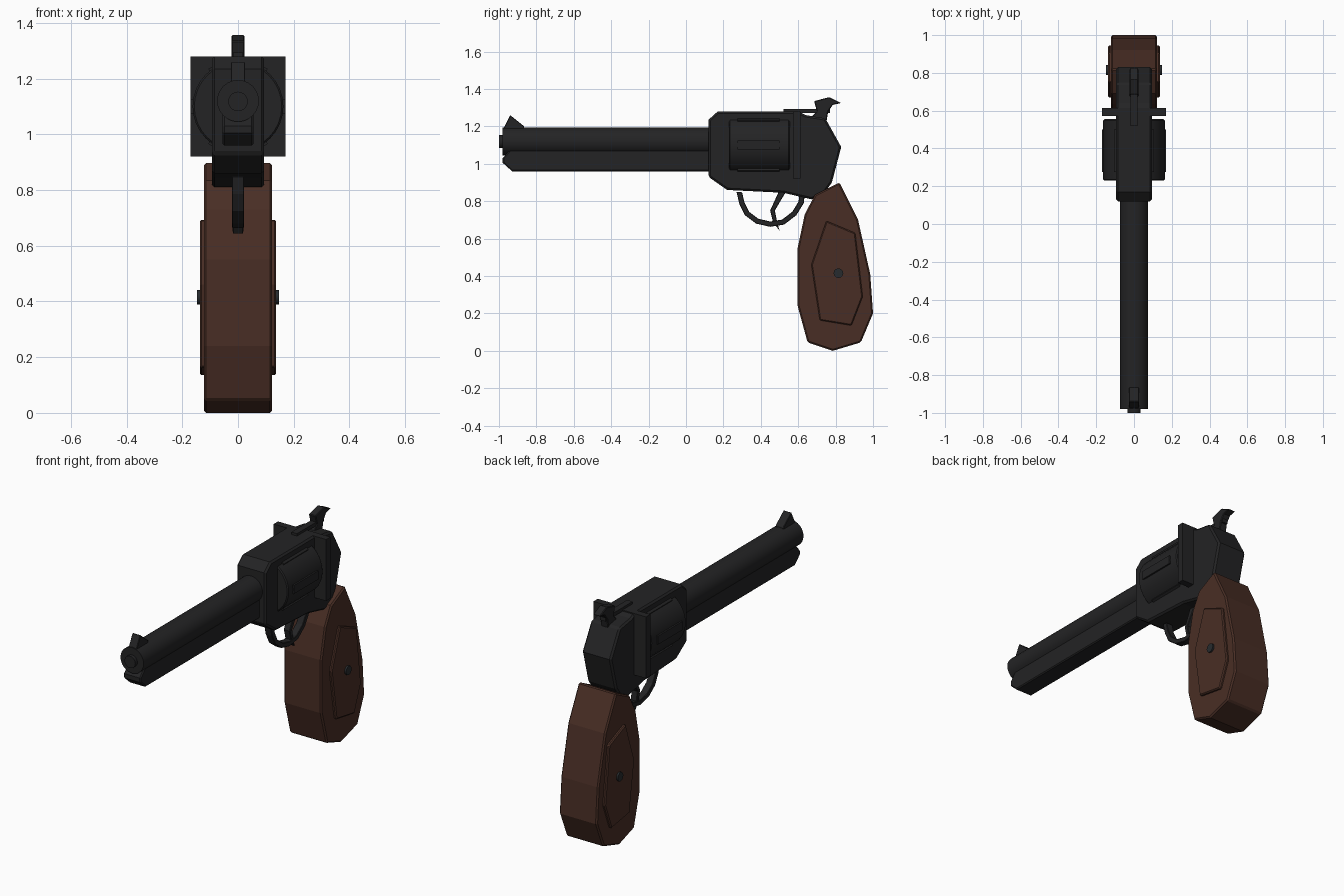
import bpy, bmesh, math
from mathutils import Matrix, Vector

if "Cube" in bpy.data.objects:
    bpy.data.objects.remove(bpy.data.objects["Cube"])


def material(name, rgb):
    m = bpy.data.materials.new(name)
    m.diffuse_color = (*rgb, 1)
    m.use_nodes = True
    m.node_tree.nodes["Principled BSDF"].inputs["Base Color"].default_value = m.diffuse_color
    return m


STEEL = material("black_steel", (0.017, 0.017, 0.018))
WOOD = material("brown_wood", (0.066, 0.027, 0.018))
SCREW = material("blue_grey_steel", (0.02, 0.024, 0.027))


def finish(bm, name, mat, bevel=0.0):
    bmesh.ops.recalc_face_normals(bm, faces=bm.faces)
    mesh = bpy.data.meshes.new(name)
    bm.to_mesh(mesh)
    bm.free()
    mesh.materials.append(mat)
    ob = bpy.data.objects.new(name, mesh)
    bpy.context.collection.objects.link(ob)
    if bevel:
        mod = ob.modifiers.new("edge", "BEVEL")
        mod.width = bevel
        mod.segments = 1
        mod.limit_method = "ANGLE"
        mod.angle_limit = math.radians(50)
    return ob


def slab(name, profile, x0, x1, mat, bevel=0.0):
    """Side profile of (y, z) points extruded from x0 to x1."""
    bm = bmesh.new()
    face = bm.faces.new([bm.verts.new((x0, y, z)) for y, z in profile])
    ext = bmesh.ops.extrude_face_region(bm, geom=[face])["geom"]
    bmesh.ops.translate(bm, vec=(x1 - x0, 0, 0),
                        verts=[v for v in ext if isinstance(v, bmesh.types.BMVert)])
    return finish(bm, name, mat, bevel)


def box(name, x, y, z, mat, bevel=0.0):
    return slab(name, [(y[0], z[0]), (y[1], z[0]), (y[1], z[1]), (y[0], z[1])],
                x[0], x[1], mat, bevel)


def rod(name, start, end, radius, sides, mat, bevel=0.0):
    a, b = Vector(start), Vector(end)
    bm = bmesh.new()
    rot = Vector((0, 0, 1)).rotation_difference(b - a).to_matrix().to_4x4()
    bmesh.ops.create_cone(bm, cap_ends=True, segments=sides, radius1=radius,
                          radius2=radius, depth=(b - a).length,
                          matrix=Matrix.Translation((a + b) / 2) @ rot)
    ob = finish(bm, name, mat, bevel)
    bpy.context.view_layer.objects.active = ob
    ob.select_set(True)
    bpy.ops.object.shade_smooth_by_angle(angle=math.radians(35))
    ob.select_set(False)
    return ob


# Barrel, muzzle, underlug and front sight
rod("barrel", (0, -0.98, 1.12), (0, 0.14, 1.12), 0.075, 24, STEEL)
rod("muzzle", (0, -1.0, 1.118), (0, -0.96, 1.118), 0.035, 20, STEEL)
slab("underlug", [(-0.94, 1.075), (-0.98, 1.03), (-0.98, 1.005), (-0.93, 0.96),
                  (0.14, 0.96), (0.14, 1.075)], -0.055, 0.055, STEEL, 0.006)
slab("front_sight", [(-0.98, 1.18), (-0.94, 1.26), (-0.865, 1.2), (-0.865, 1.18)],
     -0.026, 0.026, STEEL, 0.003)

# Frame
slab("frame", [(0.12, 1.235), (0.17, 1.28), (0.6, 1.28), (0.64, 1.26), (0.745, 1.243),
               (0.83, 1.09), (0.78, 0.9), (0.73, 0.83), (0.67, 0.81), (0.52, 0.845),
               (0.22, 0.86), (0.12, 0.93)], -0.094, 0.094, STEEL, 0.01)
box("recoil_shield", (-0.17, 0.17), (0.573, 0.613), (0.92, 1.28), STEEL)

# Drum with raised bars spaced around it
rod("drum", (0, 0.23, 1.1), (0, 0.555, 1.1), 0.163, 32, STEEL, 0.006)
for i in range(6):
    bar = box(f"drum_bar_{i + 1}", (0.15, 0.17), (0.275, 0.5), (-0.025, 0.025), STEEL)
    bar.data.transform(Matrix.Translation((0, 0, 1.1))
                       @ Matrix.Rotation(i * math.pi / 3, 4, "Y"))

# Rear sight and hammer
box("rear_sight", (-0.018, 0.018), (0.52, 0.77), (1.272, 1.294), STEEL)
slab("hammer", [(0.66, 1.24), (0.7, 1.28), (0.685, 1.335), (0.765, 1.356),
                (0.83, 1.325), (0.785, 1.315), (0.76, 1.28), (0.75, 1.22)],
     -0.023, 0.023, STEEL, 0.004)

# Trigger guard: an open band following an arc
outer = [(0.27, 0.85), (0.285, 0.785), (0.315, 0.725), (0.375, 0.68), (0.45, 0.663),
         (0.525, 0.675), (0.59, 0.725), (0.63, 0.79), (0.635, 0.84)]
inner = [(0.455 + (y - 0.455) * 0.84, 0.84 + (z - 0.84) * 0.84) for y, z in outer]
slab("trigger_guard", outer + inner[::-1], -0.022, 0.022, STEEL, 0.003)
slab("trigger", [(0.5, 0.86), (0.45, 0.75), (0.465, 0.69), (0.5, 0.642),
                 (0.485, 0.7), (0.475, 0.75), (0.54, 0.86)], -0.02, 0.02, STEEL, 0.003)

# Grip with raised side panels and screws
slab("grip", [(0.69, 0.835), (0.82, 0.9), (0.92, 0.7), (0.985, 0.41), (1.0, 0.2),
              (0.935, 0.045), (0.785, 0.0), (0.65, 0.045), (0.597, 0.24),
              (0.597, 0.55), (0.635, 0.73)], -0.122, 0.122, WOOD, 0.008)
panel = [(0.75, 0.695), (0.905, 0.63), (0.945, 0.29), (0.885, 0.135),
         (0.715, 0.163), (0.67, 0.46)]
for side, s in (("left", -1), ("right", 1)):
    slab(f"grip_panel_{side}", panel, s * 0.115, s * 0.137, WOOD, 0.006)
    rod(f"grip_screw_{side}", (s * 0.13, 0.815, 0.415), (s * 0.147, 0.815, 0.415),
        0.026, 12, SCREW)
